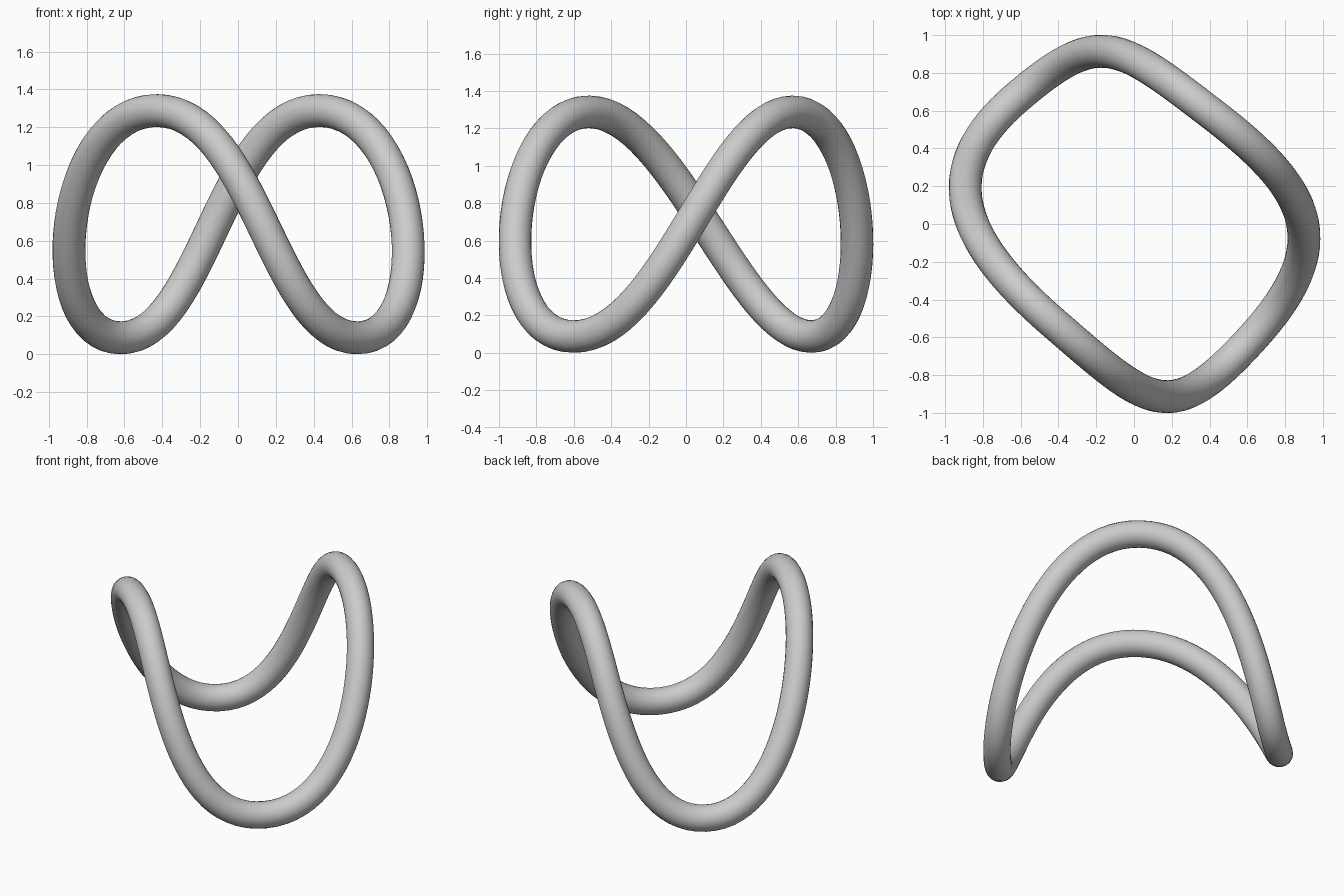
import bpy
from mathutils import Vector

if "Cube" in bpy.data.objects:
    bpy.data.objects.remove(bpy.data.objects["Cube"])

# Light grey material
grey = bpy.data.materials.new("light_grey")
grey.use_nodes = True
colour = (0.6, 0.6, 0.6, 1)
grey.diffuse_color = colour
grey.node_tree.nodes["Principled BSDF"].inputs["Base Color"].default_value = colour

# Two crests and two troughs, each with a level tangent
RADIUS, HIGH, LOW = 0.087, 1.288, 0.087
knots = [
    ((-0.43, -0.52, HIGH), (0.52, -0.45, 0)),
    ((0.63, -0.60, LOW), (0.44, 0.485, 0)),
    ((0.43, 0.57, HIGH), (-0.52, 0.40, 0)),
    ((-0.62, 0.67, LOW), (-0.44, -0.375, 0)),
]

# Closed round tube along the saddle-shaped path
curve = bpy.data.curves.new("saddle_ring", "CURVE")
curve.dimensions = "3D"
curve.resolution_u = 32
curve.bevel_depth = RADIUS
curve.bevel_resolution = 10
curve.twist_mode = "MINIMUM"
spline = curve.splines.new("BEZIER")
spline.bezier_points.add(len(knots) - 1)
spline.use_cyclic_u = True
for point, (place, tangent) in zip(spline.bezier_points, knots):
    place, tangent = Vector(place), Vector(tangent)
    point.handle_left_type = point.handle_right_type = "FREE"
    point.co = place
    point.handle_left = place - tangent
    point.handle_right = place + tangent
spline.use_smooth = True
curve.materials.append(grey)

ring = bpy.data.objects.new("saddle_ring", curve)
bpy.context.collection.objects.link(ring)

# Turn the tube into a smooth mesh
bpy.ops.object.select_all(action="DESELECT")
ring.select_set(True)
bpy.context.view_layer.objects.active = ring
bpy.ops.object.convert(target="MESH")
bpy.ops.object.shade_smooth()
